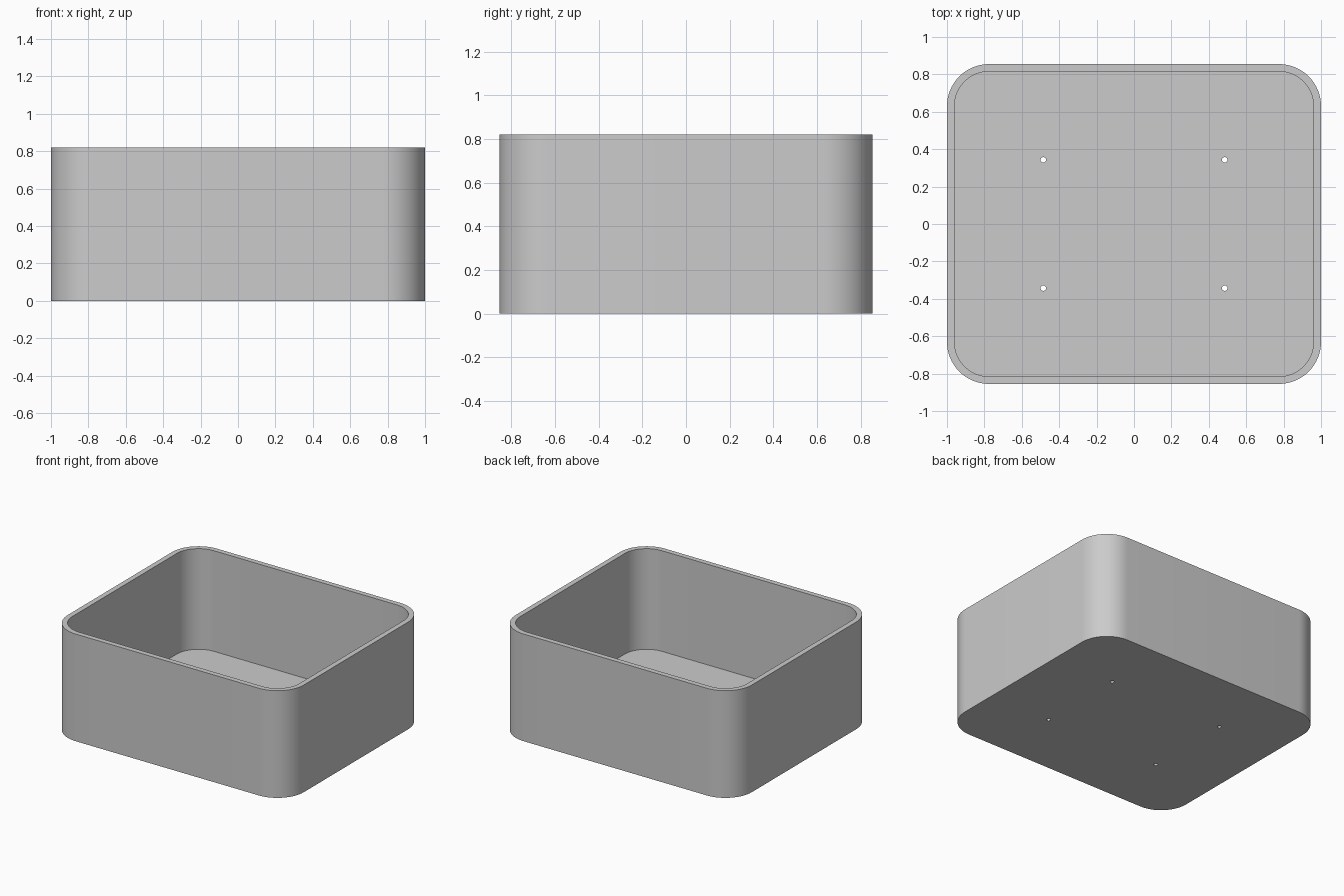
import bpy
import bmesh
from math import cos, sin, pi

if "Cube" in bpy.data.objects:
    bpy.data.objects.remove(bpy.data.objects["Cube"], do_unlink=True)

HALF_X, HALF_Y, HEIGHT = 1.0, 0.855, 0.82
RADIUS, WALL, FLOOR = 0.225, 0.04, 0.05
HOLE_X, HOLE_Y, HOLE_RADIUS = 0.485, 0.343, 0.0145
STEPS = 16

grey = bpy.data.materials.new("light grey")
grey.use_nodes = True
colour = (0.6, 0.6, 0.6, 1)
grey.diffuse_color = colour
grey.node_tree.nodes["Principled BSDF"].inputs["Base Color"].default_value = colour


def rounded_prism(name, hx, hy, r, z0, z1, centre=(0, 0)):
    """Upright prism with a rounded rectangular outline."""
    bm = bmesh.new()
    outline = []
    for corner, (sx, sy) in enumerate([(1, 1), (-1, 1), (-1, -1), (1, -1)]):
        for i in range(STEPS + 1):
            a = (corner + i / STEPS) * pi / 2
            outline.append(bm.verts.new((centre[0] + sx * (hx - r) + r * cos(a),
                                         centre[1] + sy * (hy - r) + r * sin(a), z0)))
    bmesh.ops.remove_doubles(bm, verts=outline, dist=1e-5)
    base = bm.faces.new(list(bm.verts))
    top = bmesh.ops.extrude_face_region(bm, geom=[base])["geom"]
    bmesh.ops.translate(bm, vec=(0, 0, z1 - z0),
                        verts=[v for v in top if isinstance(v, bmesh.types.BMVert)])
    bmesh.ops.recalc_face_normals(bm, faces=bm.faces)
    mesh = bpy.data.meshes.new(name)
    bm.to_mesh(mesh)
    bm.free()
    mesh.materials.append(grey)
    obj = bpy.data.objects.new(name, mesh)
    bpy.context.collection.objects.link(obj)
    return obj


def hole_cutter(x, y):
    """Round cutter passing through the floor."""
    bpy.ops.mesh.primitive_cylinder_add(vertices=32, radius=HOLE_RADIUS,
                                        depth=4 * FLOOR, location=(x, y, 0))
    obj = bpy.context.object
    obj.name = "hole_cutter"
    obj.data.materials.append(grey)
    return obj


# Open box with rounded corners
box = rounded_prism("open_box", HALF_X, HALF_Y, RADIUS, 0, HEIGHT)

# Hollow interior and four small holes in the floor
cutters = [rounded_prism("cavity_cutter", HALF_X - WALL, HALF_Y - WALL,
                         RADIUS - WALL, FLOOR, HEIGHT + 0.1)]
cutters += [hole_cutter(sx * HOLE_X, sy * HOLE_Y) for sx in (-1, 1) for sy in (-1, 1)]

bpy.ops.object.select_all(action="DESELECT")
bpy.context.view_layer.objects.active = box
box.select_set(True)
for cutter in cutters:
    cutter.hide_render = True
    cut = box.modifiers.new("cut", "BOOLEAN")
    cut.operation = "DIFFERENCE"
    cut.solver = "EXACT"
    cut.object = cutter
    bpy.ops.object.modifier_apply(modifier=cut.name)
    bpy.data.objects.remove(cutter, do_unlink=True)

bpy.ops.object.shade_smooth_by_angle()
